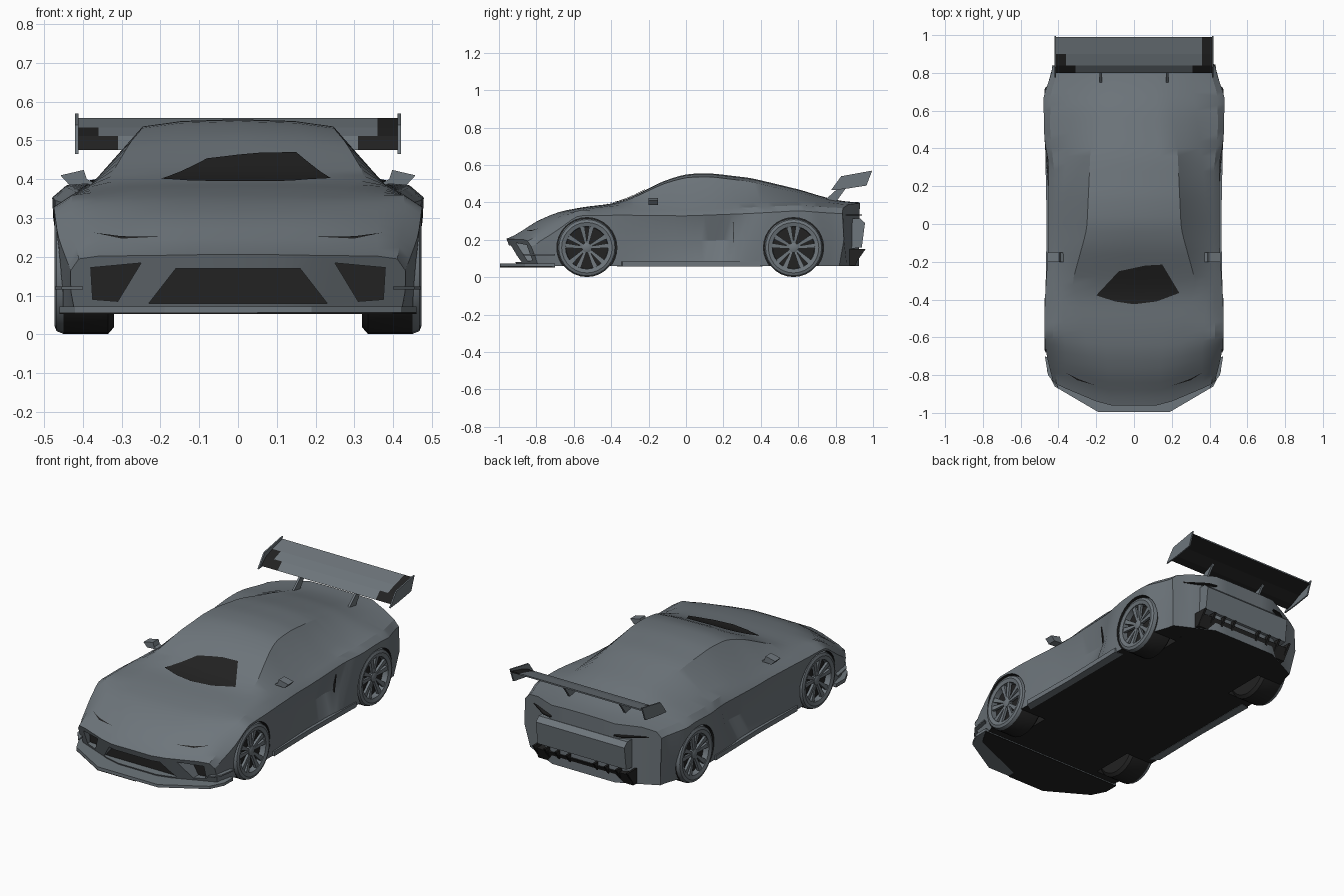
import bpy, bmesh, math
from mathutils import Vector
from mathutils.bvhtree import BVHTree

if "Cube" in bpy.data.objects:
    bpy.data.objects.remove(bpy.data.objects["Cube"], do_unlink=True)


def material(name, rgb):
    mat = bpy.data.materials.new(name)
    mat.use_nodes = True
    colour = (*rgb, 1)
    mat.diffuse_color = colour
    shader = next(n for n in mat.node_tree.nodes if n.type == 'BSDF_PRINCIPLED')
    shader.inputs["Base Color"].default_value = colour
    return mat


grey = material("slate_grey", (.155, .18, .2))
black = material("flat_black", (.016, .016, .016))
AXLES, HUB_Z = (-.53, .575), .158
BOTH = (1, -1)


def finish(bm, name, mats, recalc=True, smooth=True):
    """Turn a bmesh into a named object with its materials and shading."""
    if recalc:
        bmesh.ops.recalc_face_normals(bm, faces=bm.faces)
    mesh = bpy.data.meshes.new(name)
    bm.to_mesh(mesh)
    bm.free()
    obj = bpy.data.objects.new(name, mesh)
    bpy.context.collection.objects.link(obj)
    for mat in mats:
        mesh.materials.append(mat)
    if smooth:
        activate(obj)
        bpy.ops.object.shade_smooth_by_angle(angle=math.radians(32))
    return obj


def activate(obj):
    bpy.ops.object.select_all(action='DESELECT')
    obj.select_set(True)
    bpy.context.view_layer.objects.active = obj


def line(*points):
    """Softly rounded piecewise curve through (position, value) points."""
    def linear(y):
        if y <= points[0][0]:
            return points[0][1]
        for (a, p), (b, q) in zip(points, points[1:]):
            if y <= b:
                return p + (q - p) * (y - a) / (b - a)
        return points[-1][1]
    return lambda y: sum(linear(y + d) for d in (-.03, 0, .03)) / 3


def prism(name, outline, axis, lo, hi, mat, sides=(1,)):
    """Extrude an outline along an axis; sides (1, -1) adds the mirror copy."""
    bm = bmesh.new()
    for side in sides:
        rings = []
        for t in (lo, hi):
            ring = []
            for u, v in outline:
                co = {'x': (t, u, v), 'y': (u, t, v), 'z': (u, v, t)}[axis]
                ring.append(bm.verts.new((co[0] * side, co[1], co[2])))
            bm.faces.new(ring)
            rings.append(ring)
        n = len(outline)
        for i in range(n):
            j = (i + 1) % n
            bm.faces.new((rings[0][i], rings[0][j], rings[1][j], rings[1][i]))
    return finish(bm, name, [mat], smooth=False)


# Body: lengthwise curves that drive the lofted cross-sections
top_z = line((-.96, .2), (-.88, .245), (-.8, .3), (-.68, .35), (-.55, .375), (-.38, .395),
             (-.3, .425), (-.12, .515), (0, .552), (.13, .556), (.35, .53), (.6, .47),
             (.75, .43), (.85, .408), (.95, .4))
roof_w = line((-.96, .2), (-.45, .28), (-.32, .33), (-.03, .25), (.4, .23), (.8, .18), (.95, .2))
roof_drop = line((-.96, .002), (-.4, .006), (0, .018), (.5, .02), (.9, .004))
belt_w = line((-.96, .36), (-.7, .36), (-.38, .385), (.2, .375), (.5, .34), (.8, .3), (.95, .33))
belt_z = line((-.96, .196), (-.8, .288), (-.68, .338), (-.5, .37), (-.38, .383), (.1, .388),
              (.6, .41), (.8, .4), (.95, .388))
shoulder_w = line((-.96, .41), (-.7, .43), (0, .42), (.25, .42), (.5, .445), (.75, .44), (.95, .4))
shoulder_z = line((-.96, .19), (-.8, .26), (-.6, .358), (-.35, .362), (0, .358), (.6, .385), (.95, .37))
widest = line((-.96, .43), (-.75, .465), (-.6, .475), (-.4, .472), (-.1, .452), (.25, .452),
              (.42, .475), (.72, .48), (.95, .43))
door_w = line((-.96, .43), (-.7, .466), (-.4, .466), (-.1, .43), (.22, .408), (.3, .455),
              (.36, .47), (.74, .472), (.95, .43))
sill_w = line((-.96, .42), (-.7, .46), (-.36, .46), (0, .45), (.4, .462), (.72, .46), (.95, .41))
FLOOR = .06


def section(s):
    zs = shoulder_z(s)
    zm = zs - .03
    edge, belt = roof_w(s), belt_w(s)
    half = [(0, top_z(s)), (edge * .6, top_z(s) - roof_drop(s) * .25),
            (edge, top_z(s) - roof_drop(s)), (belt, belt_z(s)), (shoulder_w(s), zs),
            (widest(s), zm), (door_w(s), zm * .5 + .03), (sill_w(s), FLOOR),
            (belt, FLOOR), (edge, FLOOR), (edge * .6, FLOOR), (0, FLOOR)]
    nose = min(1, max(0, (-.55 - s) / .4))
    tail = min(1, max(0, (s - .62) / .33))
    haunch = max(0, 1 - abs(s - .28) / .3)
    points = []
    for i, (x, z) in enumerate(half):
        y = s + nose * (max(0, x - .15) * .42 + max(0, .2 - z) * .4)
        y -= tail * (max(0, x - .2) * .5 + max(0, .2 - z) * .25 + max(0, z - .32) * .4)
        if 4 < i < 8:
            # Slant the rear haunch edge backwards towards the top
            y += haunch * (6 - i) * .06
        points.append(Vector((x, y, z)))
    return points + [Vector((-p.x, p.y, p.z)) for p in points[-2:0:-1]]


bm = bmesh.new()
COUNT = 48
rings = [[bm.verts.new(p) for p in section(-.96 + 1.92 * i / COUNT)] for i in range(COUNT + 1)]
size = len(rings[0])
for a, b in zip(rings, rings[1:]):
    for i in range(size):
        j = (i + 1) % size
        bm.faces.new((a[i], a[j], b[j], b[i]))
for ring in (rings[0], rings[-1]):
    for i in range(3):
        bm.faces.new((ring[i], ring[i + 1], ring[10 - i], ring[11 - i]))
        bm.faces.new((ring[-i], ring[-i - 1], ring[12 + i], ring[11 + i]))
    bm.faces.new(ring[3:9])
    bm.faces.new(ring[14:20])
body = finish(bm, "body_shell", [grey, black], smooth=False)

# Wheel arches and front air intakes cut from the body
ARCH, GRILLE_Y, CORNER_Y = .161, -.865, -.8
circle = [(math.cos(math.tau * i / 32) * ARCH, math.sin(math.tau * i / 32) * ARCH) for i in range(32)]
cutters = [prism("arch_cutter", [(axle + u, HUB_Z + v) for u, v in circle], 'x', .29, .6, black, BOTH)
           for axle in AXLES]
cutters.append(prism("grille_cutter", [(-.23, .08), (.23, .08), (.16, .17), (-.16, .17)],
                     'y', -1.1, GRILLE_Y, black))
cutters.append(prism("corner_cutter", [(.31, .085), (.375, .09), (.38, .172), (.25, .184)],
                     'y', -1.1, CORNER_Y, black, BOTH))
for cutter in cutters:
    cutter.hide_render = True
    cut = body.modifiers.new("opening", 'BOOLEAN')
    cut.operation, cut.solver, cut.object = 'DIFFERENCE', 'EXACT', cutter
    activate(body)
    bpy.ops.object.modifier_apply(modifier=cut.name)
    bpy.data.objects.remove(cutter, do_unlink=True)

# Black floor, arch liners and intake backs
for face in body.data.polygons:
    corners = [body.data.vertices[i].co for i in face.vertices]
    liner = any(all(math.hypot(c.y - a, c.z - HUB_Z) < ARCH + .002 for c in corners) for a in AXLES)
    under = face.normal.z < -.9 and face.center.z < .09
    intake = any(all(abs(c.y - depth) < .001 for c in corners) for depth in (GRILLE_Y, CORNER_Y))
    face.material_index = int(liner or under or intake)
activate(body)
bpy.ops.object.shade_smooth_by_angle(angle=math.radians(28))

bm = bmesh.new()
bm.from_mesh(body.data)
surface = BVHTree.FromBMesh(bm)
bm.free()
VIEWS = {'front': (lambda u, v: Vector((u, -2, v)), Vector((0, 1, 0))),
         'top': (lambda u, v: Vector((u, v, 2)), Vector((0, 0, -1)))}


def patch(name, outline, view, mat, sides=(1,)):
    """Lay a thin panel with the given outline on the body surface."""
    place, ray = VIEWS[view]
    bm = bmesh.new()
    for side in sides:
        bm.faces.new([bm.verts.new((u * side, v, 0)) for u, v in outline])
    for k in range(-25, 26):
        for normal in ((1, 0, 0), (0, 1, 0)):
            everything = bm.verts[:] + bm.edges[:] + bm.faces[:]
            bmesh.ops.bisect_plane(bm, geom=everything, plane_co=Vector(normal) * k * .02, plane_no=normal)
    for vert in bm.verts:
        vert.co = surface.ray_cast(place(vert.co.x, vert.co.y), ray)[0] - ray * .005
    bm.normal_update()
    for face in bm.faces:
        if face.normal.dot(ray) > 0:
            face.normal_flip()
    return finish(bm, name, [mat], recalc=False)


# Painted panels
patch("windscreen_panel", [(-.2, -.378), (-.1, -.41), (0, -.425), (.12, -.41), (.24, -.365),
                           (.15, -.215), (.06, -.22), (-.08, -.25)], 'top', black)
patch("headlight_slit", [(.2, .252), (.3, .247), (.37, .262), (.3, .253)], 'front', black, BOTH)

# Aerodynamic parts
half = [(.19, -.995), (.42, -.86), (.46, -.78), (.46, -.7)]
mirrored = [(-x, y) for x, y in reversed(half)]
prism("front_splitter", half + mirrored, 'z', .056, .072, grey)
prism("splitter_underside", [(.05, -.995), (.05, -.95), (.4, -.8), (.46, -.7)] + mirrored, 'z', .052, .056, black)
prism("corner_fin", [(.4, -.87), (.455, -.8), (.472, -.7), (.43, -.72)], 'z', .115, .123, grey, BOTH)
prism("side_skirt", [(.42, -.37), (.468, -.34), (.462, 0), (.47, .4), (.42, .41)], 'z', .058, .085, grey, BOTH)
prism("side_intake_mouth", [(.4, .14), (.43, .16), (.445, .29), (.41, .31)], 'y', .25, .255, black)
prism("door_mirror", [(.35, .38), (.39, .4), (.398, .424), (.458, .41), (.435, .385), (.39, .388)],
      'y', -.2, -.15, grey, BOTH)

# Tail: bumper bulge, lamp slots and diffuser
prism("rear_bumper", [(.8, .14), (.94, .16), (.957, .29), (.93, .315), (.8, .315)], 'x', -.28, .28, grey)
prism("tail_lamp_slot", [(.2, .9), (.39, .81), (.392, .835), (.25, .932), (.2, .94)], 'z', .33, .336, black, BOTH)
prism("diffuser_panel", [(.74, .059), (.905, .062), (.935, .13), (.74, .13)], 'x', -.3, .3, black)
for i, x in enumerate((.08, .15, .22, .29)):
    prism(f"diffuser_fin_{i + 1}", [(.74, .06), (.9, .065), (.96, .15), (.85, .15)], 'x', x, x + .012, black, BOTH)

# Rear wing with dark underside and tips
wing = prism("rear_wing", [(.8, .475), (.84, .512), (.9, .534), (.99, .558), (.99, .55), (.9, .518), (.84, .488)],
             'x', -.415, .415, grey)
wing.data.materials.append(black)
bm = bmesh.new()
bm.from_mesh(wing.data)
for x in (-.36, -.31, .31, .36):
    bmesh.ops.bisect_plane(bm, geom=bm.verts[:] + bm.edges[:] + bm.faces[:], plane_co=(x, 0, 0), plane_no=(1, 0, 0))
for face in bm.faces:
    centre = face.calc_center_median()
    front_edge = abs(centre.x) > .31 and centre.y < .84
    tip = centre.x > .36 or (centre.x < -.36 and centre.y < .91)
    face.material_index = int(face.normal.z < 0 or tip or front_edge)
bm.to_mesh(wing.data)
bm.free()
prism("wing_end_plate", [(.775, .465), (.83, .54), (.995, .57), (.965, .49), (.85, .472)], 'x', .412, .42, grey, BOTH)
prism("wing_strut", [(.74, .41), (.8, .4), (.88, .51), (.84, .5)], 'x', .17, .182, grey, BOTH)


# Wheels
def lathe(bm, profile, centre, side, index):
    loops = [[bm.verts.new((x * side, centre + r * math.cos(a), HUB_Z + r * math.sin(a)))
              for a in (math.tau * k / 28 for k in range(28))] for r, x in profile]
    for a, b in zip(loops, loops[1:]):
        for i in range(28):
            j = (i + 1) % 28
            bm.faces.new((a[i], a[j], b[j], b[i])).material_index = index
    return loops


for end, axle in zip(("front", "rear"), AXLES):
    for label, side in (("left", 1), ("right", -1)):
        bm = bmesh.new()
        tyre = lathe(bm, [(.112, .435), (.114, .468), (.135, .474), (.15, .468), (.157, .45)], axle, side, 0)
        tread = lathe(bm, [(.157, .45), (.157, .335), (.14, .32)], axle, side, 1)
        bm.faces.new(tyre[0]).material_index = 1
        bm.faces.new(tread[-1]).material_index = 1
        bmesh.ops.remove_doubles(bm, verts=bm.verts, dist=.0005)
        finish(bm, f"{end}_{label}_tyre", [grey, black])

        bm = bmesh.new()
        hub = lathe(bm, [(.026, .436), (.026, .458), (.015, .463)], axle, side, 0)
        bm.faces.new(hub[-1])
        for k in range(10):
            angle = math.tau * (k // 2) / 5 + (.22 if k % 2 else -.22) + math.pi / 2
            along = Vector((0, math.cos(angle), math.sin(angle)))
            across = Vector((0, -along.z, along.y))
            base = Vector((0, axle, HUB_Z))
            rows = []
            for r, w, x in ((.018, .006, .455), (.114, .013, .464)):
                rows.append([bm.verts.new(base + along * r + across * w * d + Vector((h * side, 0, 0)))
                             for d, h in ((-1, x - .015), (-1, x), (1, x), (1, x - .015))])
            for i in range(4):
                j = (i + 1) % 4
                bm.faces.new((rows[0][i], rows[0][j], rows[1][j], rows[1][i]))
            for row in rows:
                bm.faces.new(row)
        finish(bm, f"{end}_{label}_spokes", [grey])
